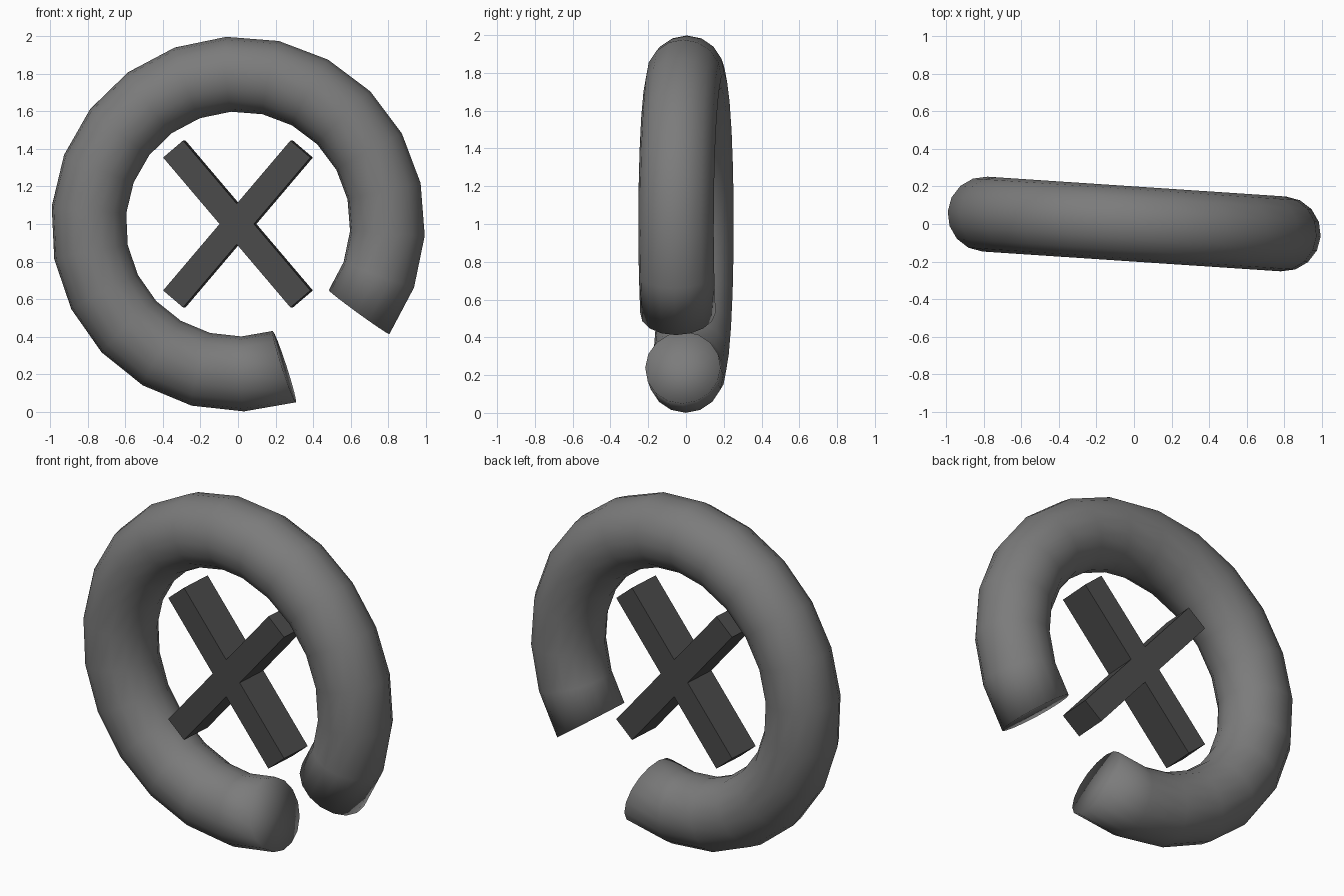
import bpy, bmesh
from math import radians, sin, cos
from mathutils import Matrix, Vector

if "Cube" in bpy.data.objects:
    bpy.data.objects.remove(bpy.data.objects["Cube"])

YAW = Matrix.Rotation(radians(-3.8), 4, 'Z')
CENTRE = Matrix.Translation((0, 0, 1))


def material(name, value):
    m = bpy.data.materials.new(name)
    m.diffuse_color = (value, value, value, 1)
    m.use_nodes = True
    m.node_tree.nodes["Principled BSDF"].inputs["Base Color"].default_value = m.diffuse_color
    return m


def finish(bm, name, mat, smooth):
    bmesh.ops.recalc_face_normals(bm, faces=bm.faces)
    for f in bm.faces:
        f.smooth = smooth
    bm.transform(CENTRE @ YAW)
    me = bpy.data.meshes.new(name)
    bm.to_mesh(me)
    bm.free()
    me.materials.append(mat)
    ob = bpy.data.objects.new(name, me)
    bpy.context.collection.objects.link(ob)


ring_grey = material("ring grey", 0.2)
cross_grey = material("dark cross grey", 0.07)

# Open ring: circular section swept through 324 degrees, capped at both ends
STEPS, SIDES, START, SWEEP = 20, 16, -36, 324
bm = bmesh.new()
loops = []
for i in range(STEPS + 1):
    a = radians(START + SWEEP * i / STEPS)
    loop = []
    for j in range(SIDES):
        b = radians(360 * j / SIDES)
        r = 0.8 + 0.2 * cos(b)
        loop.append(bm.verts.new((r * cos(a), 0.2 * sin(b), r * sin(a))))
    loops.append(loop)
for p, q in zip(loops, loops[1:]):
    for j in range(SIDES):
        k = (j + 1) % SIDES
        bm.faces.new((p[j], p[k], q[k], q[j]))
for loop in (loops[0], loops[-1]):
    mid = bm.verts.new(sum((v.co for v in loop), Vector()) / SIDES)
    for j in range(SIDES):
        bm.faces.new((loop[j], loop[(j + 1) % SIDES], mid))
finish(bm, "open_ring", ring_grey, True)

# Two crossed square bars in the middle
for name, angle in (("cross_bar_rising", -49.6), ("cross_bar_falling", 49.6)):
    bm = bmesh.new()
    bmesh.ops.create_cube(bm, size=1, matrix=Matrix.Rotation(radians(angle), 4, 'Y')
                          @ Matrix.Diagonal((1.05, 0.2, 0.14, 1)))
    finish(bm, name, cross_grey, False)
